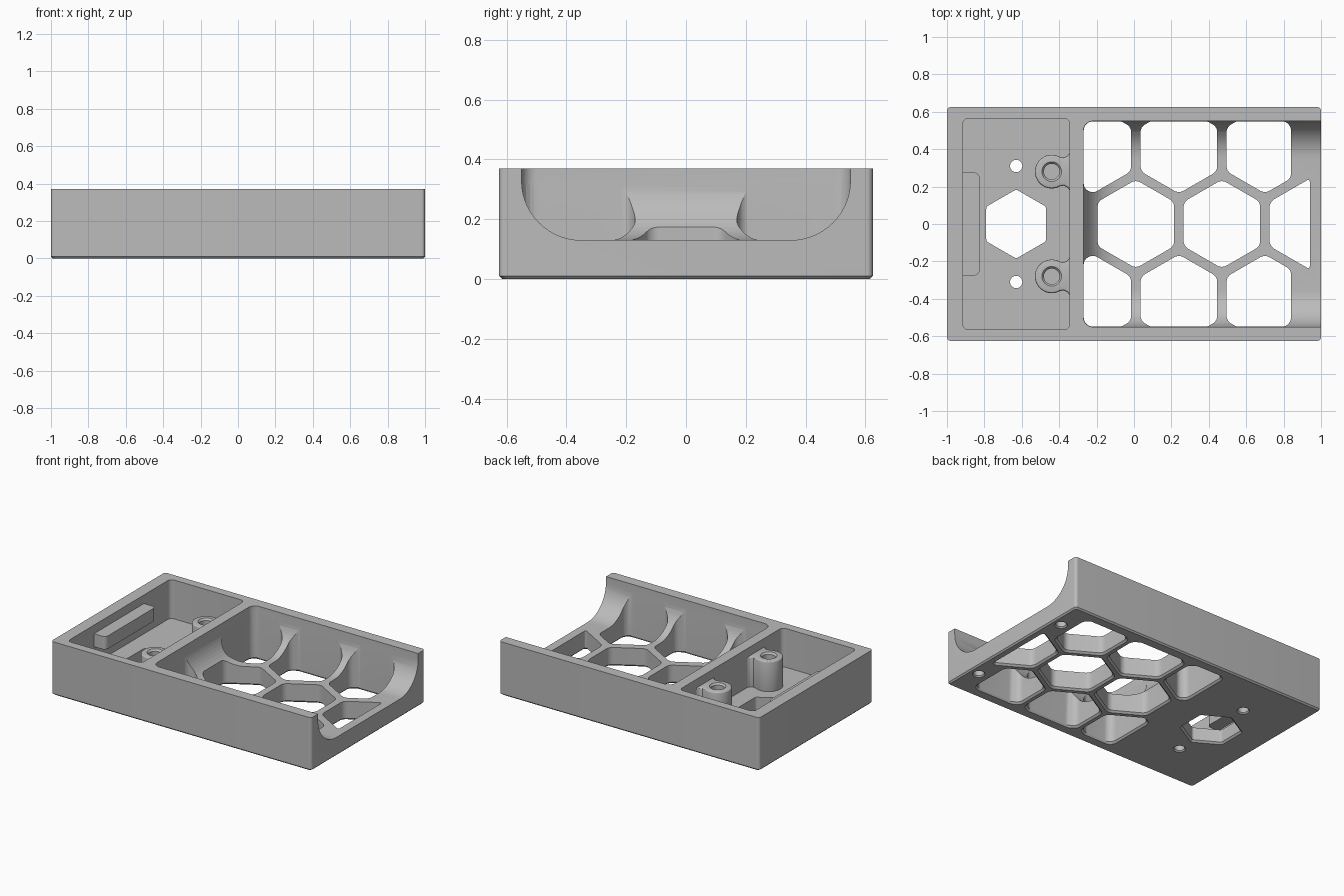
import bpy, bmesh, math
from mathutils import Vector

cube = bpy.data.objects.get("Cube")
if cube:
    bpy.data.objects.remove(cube, do_unlink=True)

grey = bpy.data.materials.new("plain_grey")
grey.use_nodes = True
grey.diffuse_color = (0.5, 0.5, 0.5, 1)
grey.node_tree.nodes["Principled BSDF"].inputs["Base Color"].default_value = (0.5, 0.5, 0.5, 1)


def rounded(points, radius, steps=6):
    """Round every corner of a convex counter-clockwise outline."""
    out = []
    pts = [Vector(p) for p in points]
    for i, p in enumerate(pts):
        a, b = pts[i - 1] - p, pts[(i + 1) % len(pts)] - p
        half = a.angle(b) / 2
        cut = min(radius / math.tan(half), 0.45 * a.length, 0.45 * b.length)
        start, end = p + a.normalized() * cut, p + b.normalized() * cut
        centre = p + (a.normalized() + b.normalized()).normalized() * cut / math.cos(half)
        r = (start - centre).length
        for k in range(steps + 1):
            d = (start - centre).lerp(end - centre, k / steps)
            out.append(centre + d.normalized() * r)
    return out


def rect(x0, x1, y0, y1, radius):
    return rounded([(x0, y0), (x1, y0), (x1, y1), (x0, y1)], radius)


def circle(x, y, r, n=32):
    return [Vector((x + r * math.cos(math.tau * i / n), y + r * math.sin(math.tau * i / n)))
            for i in range(n)]


def clip(poly, axis, limit, sign):
    """Keep the side of an outline where sign * coordinate <= sign * limit."""
    out = []
    for i, q in enumerate(poly):
        p = poly[i - 1]
        dp, dq = sign * (p[axis] - limit), sign * (q[axis] - limit)
        if (dp > 0) != (dq > 0):
            out.append(p.lerp(q, dp / (dp - dq)))
        if dq <= 0:
            out.append(q)
    return out


def make(name, lofts):
    """Each loft is a list of (outline, z) sections, bottom to top."""
    bm = bmesh.new()
    for sections in lofts:
        rings = [[bm.verts.new((p[0], p[1], z)) for p in o] for o, z in sections]
        bm.faces.new(rings[0][::-1])
        bm.faces.new(rings[-1])
        for lo, hi in zip(rings, rings[1:]):
            for i in range(len(lo)):
                bm.faces.new((lo[i - 1], lo[i], hi[i], hi[i - 1]))
    bmesh.ops.recalc_face_normals(bm, faces=bm.faces)
    mesh = bpy.data.meshes.new(name)
    bm.to_mesh(mesh)
    bm.free()
    mesh.materials.append(grey)
    obj = bpy.data.objects.new(name, mesh)
    bpy.context.collection.objects.link(obj)
    return obj


def activate(obj):
    bpy.ops.object.select_all(action='DESELECT')
    obj.select_set(True)
    bpy.context.view_layer.objects.active = obj


def subtract(obj, name, lofts):
    cutter = make(name, lofts)
    cutter.hide_render = True
    mod = obj.modifiers.new(name, 'BOOLEAN')
    mod.operation, mod.solver, mod.object = 'DIFFERENCE', 'EXACT', cutter
    activate(obj)
    bpy.ops.object.modifier_apply(modifier=mod.name)
    bpy.data.objects.remove(cutter, do_unlink=True)


def smooth(obj):
    activate(obj)
    bpy.ops.object.shade_smooth_by_angle(angle=math.radians(25))


W, D, H = 1.0, 0.625, 0.37
FLOOR, POCKET = 0.13, 0.10

# Tray body with a small chamfer under the rim
body = make("tray_body", [[
    (rect(-W + d, W - d, -D + d, D - d, 0.02), z) for d, z in ((0.01, 0), (0, 0.01), (0, H))]])

# Open-ended bay with coved sides
R = 0.2
bay = []
for i in range(15):
    a = math.pi / 2 * i / 14
    d = R * (1 - math.sin(a))
    bay.append((rect(-0.27 + d, 1.3, -0.55 + d, 0.55 - d, 0.05), FLOOR + R * (1 - math.cos(a))))
bay.append((rect(-0.27, 1.3, -0.55, 0.55, 0.05), 0.5))
subtract(body, "bay_cutter", [bay])

# Shallow pocket at the closed end
pocket = rect(-0.915, -0.345, -0.565, 0.565, 0.03)
subtract(body, "pocket_cutter", [[(pocket, POCKET), (pocket, 0.5)]])


# Honeycomb openings, flared at the underside
def hexagon(x, y, flat, right, e):
    r = (flat / 2 + e) / math.cos(math.pi / 6)
    pts = [Vector((x + r * math.sin(-math.pi * i / 3), y + r * math.cos(math.pi * i / 3)))
           for i in range(6)]
    pts = clip(pts, 0, right + e, 1)
    if x > -0.5:
        pts = clip(pts, 0, -0.269 - e, -1)
    for s in (-1, 1):
        pts = clip(pts, 1, s * (0.549 + e / 2), s)
    return rounded(pts, 0.05 if x > -0.5 else 0.02)


cells = [(0.01, 0, 0.41, 2), (0.47, 0, 0.41, 2), (0.93, 0, 0.41, 0.94), (-0.63, 0, 0.32, 2)]
for s in (-1, 1):
    cells += [(x, s * 0.4, 0.41, 0.84) for x in (-0.22, 0.24, 0.70)]
subtract(body, "honeycomb_cutter", [
    [(hexagon(*c, e), z) for e, z in ((0.022, -0.01), (0, 0.012), (0, 0.45))] for c in cells])

# Screw holes: through the pocket floor, blind at the open end
holes = []
for x, y, top in ((-0.63, 0.31, 0.2), (0.93, 0.40, 0.1)):
    for s in (-1, 1):
        holes.append([(circle(x, s * y, r), z) for r, z in ((0.05, -0.01), (0.033, 0.008), (0.033, top))])
subtract(body, "screw_hole_cutter", holes)
smooth(body)

# Retaining ledge on the end wall
ledge_outline = rect(-0.96, -0.825, -0.275, 0.275, 0.03)
smooth(make("retaining_ledge", [[(ledge_outline, 0.22), (ledge_outline, 0.31)]]))

# Screw posts joined to the dividing wall
for side, s in (("left", 1), ("right", -1)):
    cx, cy = -0.44, 0.28 * s
    outline = [(cx + 0.09 * math.cos(math.radians(a)), cy + 0.09 * math.sin(math.radians(a)))
               for a in range(60, 301, 10)]
    outline += [(cx + dx, cy + dy) for dx, dy in
                ((0.065, -0.075), (0.085, -0.085), (0.095, -0.1), (0.125, -0.1),
                 (0.125, 0.1), (0.095, 0.1), (0.085, 0.085), (0.065, 0.075))]
    post = make(side + "_screw_post", [[(outline, POCKET - 0.03), (outline, 0.31)]])
    bevel = post.modifiers.new("soft_top", 'BEVEL')
    bevel.width, bevel.segments, bevel.limit_method = 0.012, 3, 'ANGLE'
    bevel.angle_limit = math.radians(60)
    activate(post)
    bpy.ops.object.modifier_apply(modifier=bevel.name)
    subtract(post, "post_hole_cutter", [[
        (circle(cx, cy, r), z) for r, z in ((0.042, 0.14), (0.042, 0.298), (0.057, 0.315))]])
    smooth(post)
